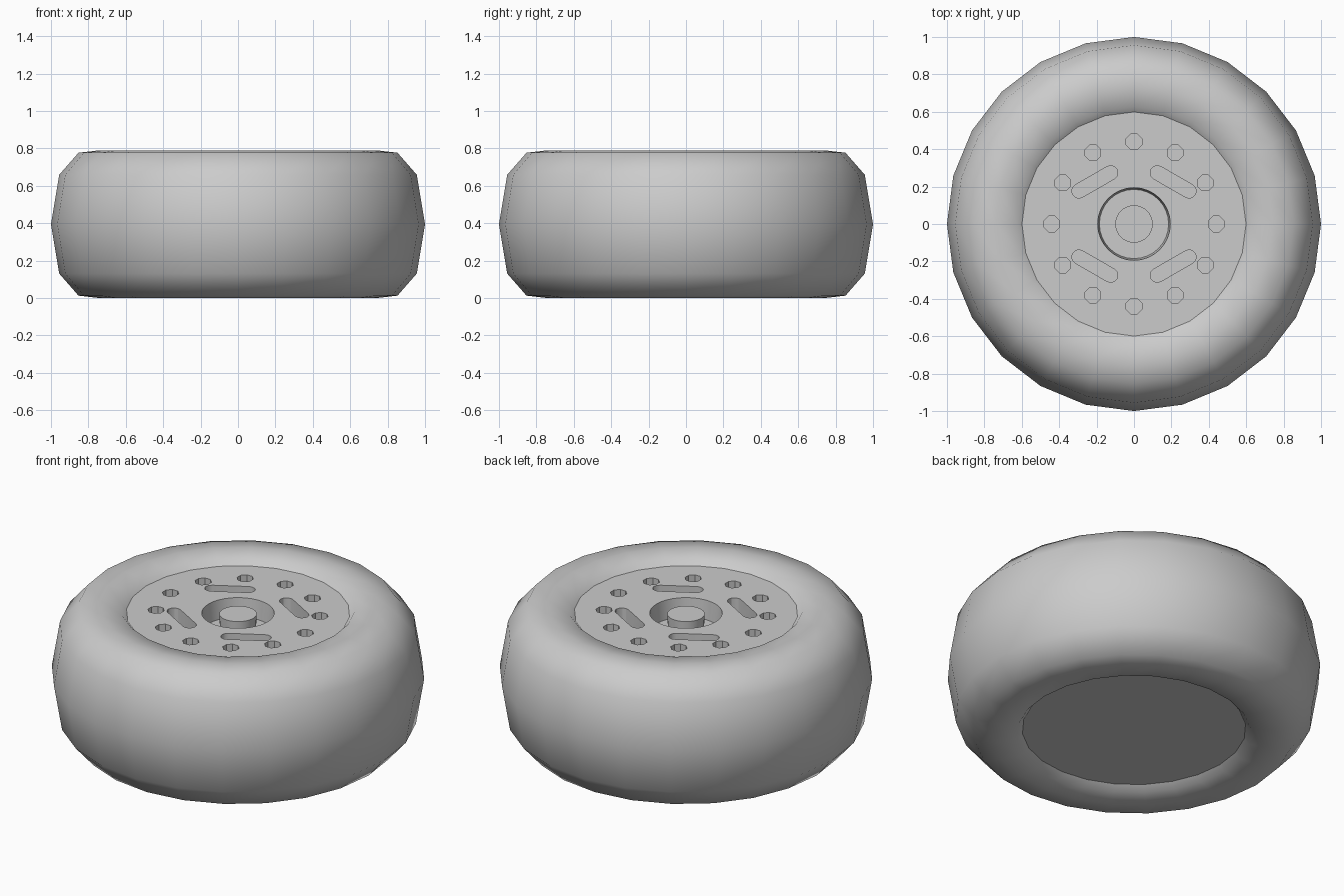
import bpy, bmesh
from math import sin, cos, pi, radians

if "Cube" in bpy.data.objects:
    bpy.data.objects.remove(bpy.data.objects["Cube"])

ZC = 0.395          # mid height of the wheel
TOP = 0.745         # face of the disc


def make_object(name, bm):
    bmesh.ops.recalc_face_normals(bm, faces=bm.faces)
    me = bpy.data.meshes.new(name)
    bm.to_mesh(me)
    bm.free()
    ob = bpy.data.objects.new(name, me)
    bpy.context.collection.objects.link(ob)
    return ob


def smooth(ob, angle):
    bpy.ops.object.select_all(action='DESELECT')
    ob.select_set(True)
    bpy.context.view_layer.objects.active = ob
    bpy.ops.object.shade_smooth_by_angle(angle=radians(angle))


def lathe(name, profile, n, closed=False):
    """Revolve (radius, z) points; open profiles get end caps."""
    bm = bmesh.new()
    rings = [[bm.verts.new((r * cos(2 * pi * i / n), r * sin(2 * pi * i / n), z))
              for i in range(n)] for r, z in profile]
    pairs = list(zip(rings, rings[1:]))
    if closed:
        pairs.append((rings[-1], rings[0]))
    for a, b in pairs:
        for i in range(n):
            j = (i + 1) % n
            bm.faces.new((a[i], a[j], b[j], b[i]))
    if not closed:
        bm.faces.new(rings[0])
        bm.faces.new(rings[-1])
    return make_object(name, bm)


def prism(bm, outline, z0, z1):
    low = [bm.verts.new((x, y, z0)) for x, y in outline]
    high = [bm.verts.new((x, y, z1)) for x, y in outline]
    bm.faces.new(low)
    bm.faces.new(high)
    for i in range(len(low)):
        j = (i + 1) % len(low)
        bm.faces.new((low[i], low[j], high[j], high[i]))


# Tyre: rounded section, symmetric about its crown circle
quarter = [(0.26, 0.0), (0.216, 0.264), (0.113, 0.382), (0.0, 0.395)]
half = quarter + [(-r, z) for r, z in quarter[-2::-1]]
section = half + [(r, -z) for r, z in half[-2:0:-1]]
tyre = lathe("tyre", [(0.74 + r, ZC + z) for r, z in section], 24, closed=True)
smooth(tyre, 80)

# Disc filling the tyre
disc = lathe("wheel_disc", [(0.62, 0.045), (0.62, TOP)], 24)

# Cutters: central recess, ring of bolt holes, four slots
recess = lathe("recess_cutter", [(0.185, TOP - 0.11), (0.195, TOP + 0.01)], 32)
bm = bmesh.new()
for k in range(12):
    a = k * pi / 6
    cx, cy = 0.44 * cos(a), 0.44 * sin(a)
    prism(bm, [(cx + 0.045 * cos((i + 0.5) * pi / 4), cy + 0.045 * sin((i + 0.5) * pi / 4))
               for i in range(8)], TOP - 0.1, TOP + 0.05)
for sx in (1, -1):
    for sy in (1, -1):
        outline = []
        for end in (1, -1):
            for i in range(7):
                a = (-pi / 2 + i * pi / 6) + (0 if end == 1 else pi)
                u, v = end * 0.098 + 0.038 * cos(a), 0.038 * sin(a)
                c, s = cos(-pi / 6), sin(-pi / 6)
                outline.append((sx * (0.21 + u * c - v * s), sy * (0.225 + u * s + v * c)))
        prism(bm, outline, TOP - 0.1, TOP + 0.05)
holes = make_object("hole_cutter", bm)

for cutter in (recess, holes):
    cutter.hide_render = True
    cutter.hide_set(True)
    mod = disc.modifiers.new("cut", 'BOOLEAN')
    mod.object = cutter
    mod.operation = 'DIFFERENCE'
    mod.solver = 'EXACT'
bpy.context.view_layer.objects.active = disc
for mod in list(disc.modifiers):
    bpy.ops.object.modifier_apply(modifier=mod.name)
for cutter in (recess, holes):
    bpy.data.objects.remove(cutter)
smooth(disc, 30)

# Hub post standing in the recess
hub = lathe("hub_post", [(0.095, TOP - 0.13), (0.1, TOP - 0.005)], 32)
smooth(hub, 30)
